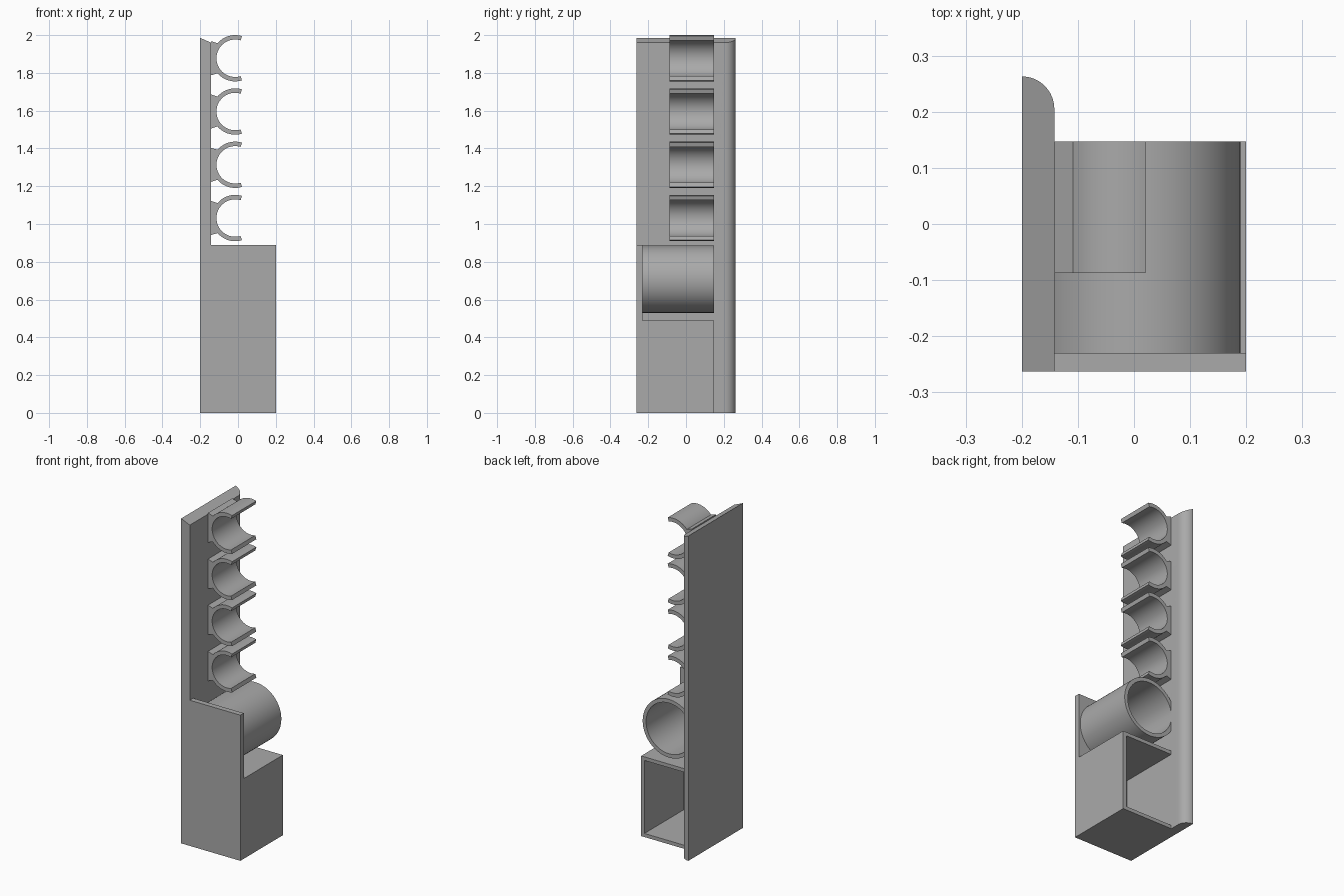
import bpy, bmesh, math
from mathutils import Vector

if "Cube" in bpy.data.objects:
    bpy.data.objects.remove(bpy.data.objects["Cube"])

grey = bpy.data.materials.new("plain grey")
grey.diffuse_color = (0.4, 0.4, 0.4, 1)
grey.use_nodes = True
grey.node_tree.nodes["Principled BSDF"].inputs["Base Color"].default_value = grey.diffuse_color

FACE = -0.142                  # room side of the back plate
FRONT, INNER, REAR = -0.263, -0.23, 0.147


def prism(name, pts, axis, lo, hi):
    """Extrude a closed profile along y (points are x, z) or z (points are x, y)."""
    bm = bmesh.new()
    place = (lambda a, b: (a, lo, b)) if axis == 'y' else (lambda a, b: (a, b, lo))
    face = bm.faces.new([bm.verts.new(place(a, b)) for a, b in pts])
    ext = bmesh.ops.extrude_face_region(bm, geom=[face])
    move = Vector((0, hi - lo, 0)) if axis == 'y' else Vector((0, 0, hi - lo))
    bmesh.ops.translate(bm, vec=move,
                        verts=[g for g in ext['geom'] if isinstance(g, bmesh.types.BMVert)])
    bmesh.ops.recalc_face_normals(bm, faces=bm.faces)
    mesh = bpy.data.meshes.new(name)
    bm.to_mesh(mesh)
    bm.free()
    mesh.materials.append(grey)
    obj = bpy.data.objects.new(name, mesh)
    bpy.context.collection.objects.link(obj)
    return obj


def arc(cx, cz, r, a0, a1, n):
    return [(cx + r * math.cos(math.radians(a0 + (a1 - a0) * i / n)),
             cz + r * math.sin(math.radians(a0 + (a1 - a0) * i / n))) for i in range(n + 1)]


def combine(target, other, operation):
    mod = target.modifiers.new("combine", 'BOOLEAN')
    mod.operation, mod.object, mod.solver = operation, other, 'EXACT'
    bpy.context.view_layer.objects.active = target
    bpy.ops.object.modifier_apply(modifier=mod.name)
    bpy.data.objects.remove(other)


# Back plate with one rounded rear edge and a sloping top
plate = prism("holder_body", [(-0.2, FRONT), (FACE, FRONT)] + arc(-0.2, 0.205, 0.058, 0, 90, 16),
              'z', 0, 1.985)
for v in plate.data.vertices:
    if v.co.z > 1:
        v.co.z -= 0.43 * (v.co.x + 0.2)

# Front panel
combine(plate, prism("front_panel", [(-0.18, 0), (0.2, 0), (0.2, 0.89), (-0.18, 0.89)],
                     'y', FRONT, INNER), 'UNION')

# Lower bin, open at the rear: floor, outer wall and lid in one profile
w = 0.022
bin_profile = [(-0.17, 0), (0.2, 0), (0.2, 0.49), (-0.17, 0.49), (-0.17, 0.49 - w),
               (0.2 - w, 0.49 - w), (0.2 - w, w), (-0.17, w)]
combine(plate, prism("bin", bin_profile, 'y', -0.245, REAR), 'UNION')

# Large tube, closed in front by the panel
tube = prism("large_tube", arc(0.012, 0.708, 0.178, 0, 360, 64)[:-1], 'y', -0.245, REAR)
bore = prism("bore", arc(0.012, 0.708, 0.155, 0, 360, 64)[:-1], 'y', -0.3, 0.3)
combine(tube, bore, 'DIFFERENCE')
combine(plate, tube, 'UNION')

# Four open spring clips, each with a flared foot on the plate
parts = [plate]
cx, ro, ri = -0.015, 0.1225, 0.099
for i in range(4):
    cz = 1.0315 + 0.282 * i
    top = math.degrees(math.atan2(0.079, -0.093))     # where the foot meets the ring
    outline = (arc(cx, cz, ro, 73, top, 20) + [(FACE, cz + 0.09), (FACE, cz - 0.09)]
               + arc(cx, cz, ro, 360 - top, 287, 20) + arc(cx, cz, ri, 287, 73, 48))
    parts.append(prism(f"clip_{i + 1}", outline, 'y', -0.087, REAR))

# Smooth curves, sharp edges
for obj in parts:
    bpy.ops.object.select_all(action='DESELECT')
    obj.select_set(True)
    bpy.context.view_layer.objects.active = obj
    bpy.ops.object.shade_smooth_by_angle(angle=math.radians(20))
